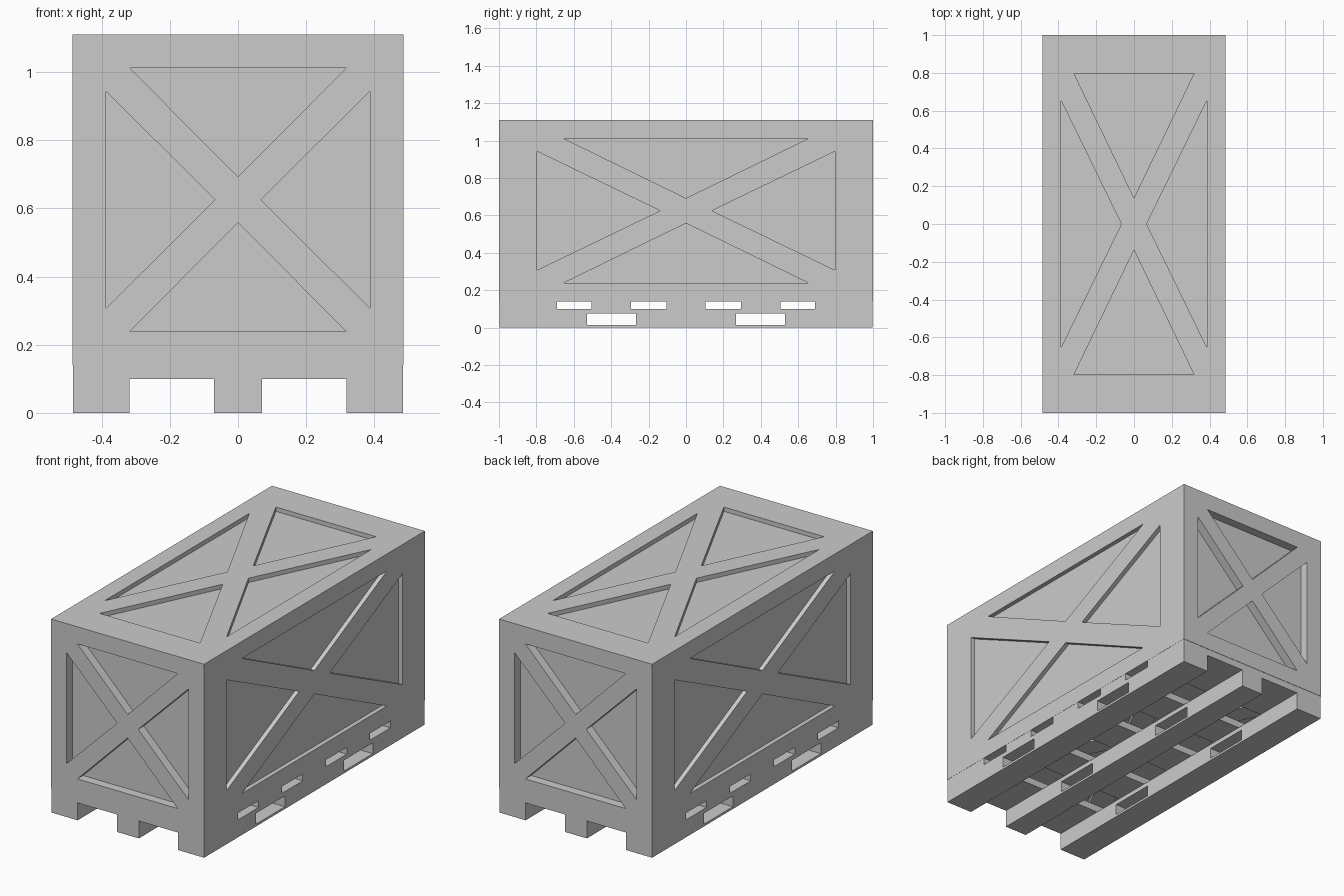
import bpy
import bmesh
from math import pi
from mathutils import Matrix, Vector

if "Cube" in bpy.data.objects:
    bpy.data.objects.remove(bpy.data.objects["Cube"])

HALF = 0.485            # half width and half height of the crate
LENGTH = 1.0 / HALF     # stretch along y
DECK_Z, CRATE_Z = 0.10, 0.14
PX, PY = 0.484, 0.998   # pallet half extents


def finish(name, bm):
    bmesh.ops.remove_doubles(bm, verts=bm.verts, dist=1e-5)
    bmesh.ops.recalc_face_normals(bm, faces=bm.faces)
    mesh = bpy.data.meshes.new(name)
    bm.to_mesh(mesh)
    bm.free()
    ob = bpy.data.objects.new(name, mesh)
    bpy.context.collection.objects.link(ob)
    return ob


def box(name, x0, x1, y0, y1, z0, z1):
    bm = bmesh.new()
    bmesh.ops.create_cube(bm, size=1)
    for v in bm.verts:
        v.co = ((x0 + x1) / 2 + v.co.x * (x1 - x0),
                (y0 + y1) / 2 + v.co.y * (y1 - y0),
                (z0 + z1) / 2 + v.co.z * (z1 - z0))
    return finish(name, bm)


def braced_side(bm, matrix):
    """One crate side: flush frame and X brace around four sunken triangles."""
    depth = 0.025

    def face(*pts):
        bm.faces.new([bm.verts.new(matrix @ p) for p in pts])

    a, b, c = (Vector(p) for p in ((-0.318, 0.387, HALF), (0.318, 0.387, HALF), (0, 0.067, HALF)))
    left, right = Vector((-HALF, HALF, HALF)), Vector((HALF, HALF, HALF))
    sink = Vector((0, 0, -depth))
    turn = Matrix.Rotation(-pi / 2, 3, 'Z')
    centre = []
    for _ in range(4):
        a2, c2 = turn @ a, turn @ c
        face(left, right, b, a)             # frame rail
        face(right, a2, b)                  # frame corner
        face(b, a2, c2, c)                  # diagonal brace
        face(a + sink, b + sink, c + sink)  # sunken panel
        for p, q in ((a, b), (b, c), (c, a)):
            face(p, q, q + sink, p + sink)
        centre.append(c)
        a, b, c, left, right = (turn @ p for p in (a, b, c, left, right))
    face(*centre)


# Crate: the same braced side on all six faces, stretched lengthwise
bm = bmesh.new()
for i in range(4):
    braced_side(bm, Matrix.Rotation(i * pi / 2, 3, 'X'))
for s in (-1, 1):
    braced_side(bm, Matrix.Rotation(s * pi / 2, 3, 'Y'))
for v in bm.verts:
    v.co.y *= LENGTH
    v.co.z += CRATE_Z + HALF
finish("crate", bm)


# Pallet runners: side profile with two fork slots, extruded across x
def runner(name, x0, x1):
    ys = (-PY, -0.53, -0.267, 0.267, 0.53, PY)
    zs = (0, 0.013, 0.075, DECK_Z)
    bm = bmesh.new()
    for i in range(5):
        for j in range(3):
            if j == 1 and i in (1, 3):
                continue
            bm.faces.new([bm.verts.new((x0, ys[i + m], zs[j + n]))
                          for m, n in ((0, 0), (1, 0), (1, 1), (0, 1))])
    bmesh.ops.remove_doubles(bm, verts=bm.verts, dist=1e-5)
    ext = bmesh.ops.extrude_face_region(bm, geom=bm.faces[:], use_keep_orig=True)
    new = [g for g in ext["geom"] if isinstance(g, bmesh.types.BMVert)]
    bmesh.ops.translate(bm, verts=new, vec=(x1 - x0, 0, 0))
    finish(name, bm)


runner("runner_left", -PX, -0.318)
runner("runner_middle", -0.07, 0.07)
runner("runner_right", 0.318, PX)

# Pallet deck boards
boards = ((-PY, -0.69), (-0.505, -0.294), (-0.105, 0.105), (0.294, 0.505), (0.69, PY))
for i, (y0, y1) in enumerate(boards):
    box(f"deck_board_{i + 1}", -PX, PX, y0, y1, DECK_Z, CRATE_Z)
